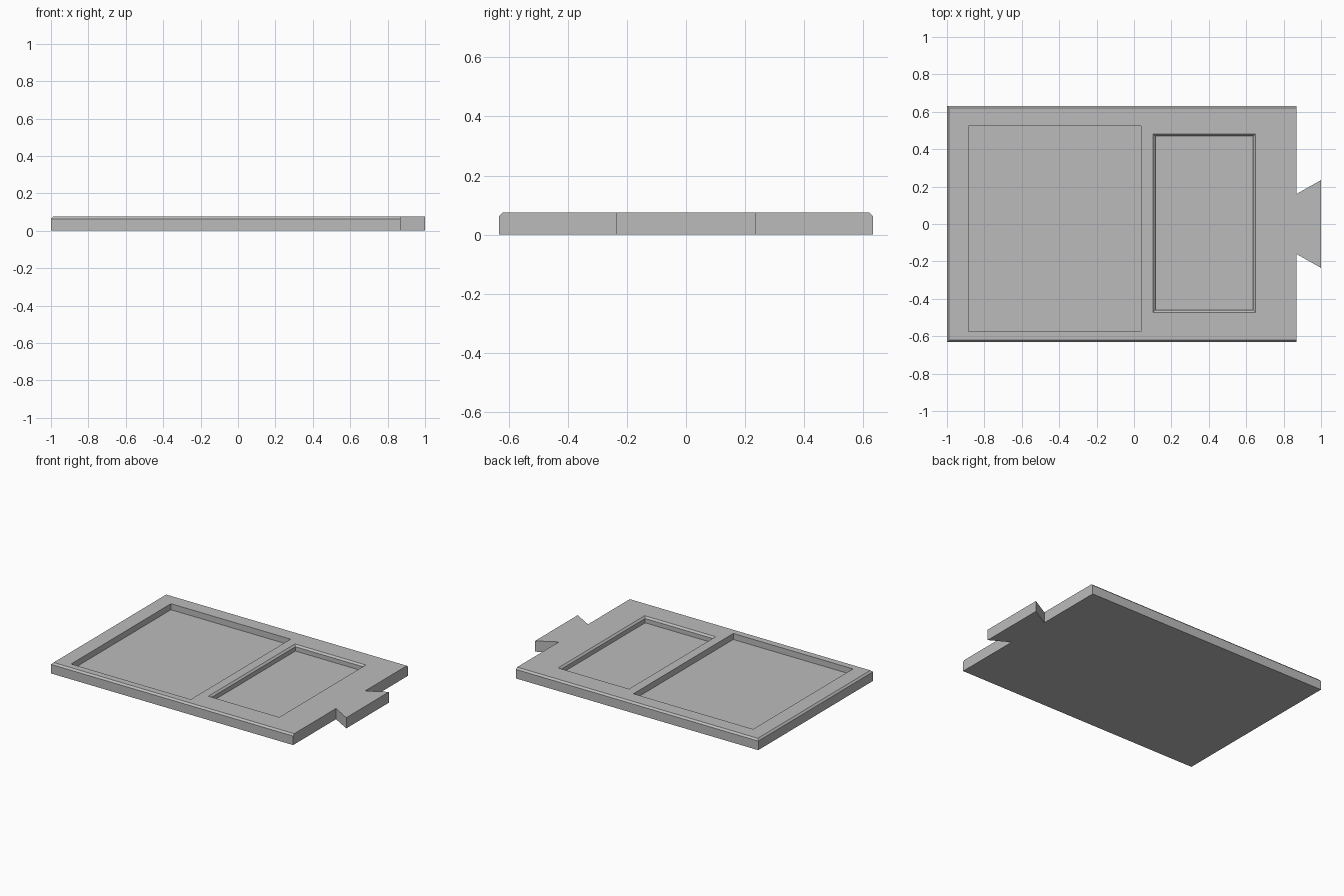
import bpy
import bmesh

cube = bpy.data.objects.get("Cube")
if cube:
    bpy.data.objects.remove(cube, do_unlink=True)

HEIGHT = 0.075
FLOOR = 0.033
CHAMFER = 0.012

grey = bpy.data.materials.new("plain grey")
grey.use_nodes = True
colour = (0.5, 0.5, 0.5, 1)
grey.diffuse_color = colour
grey.node_tree.nodes["Principled BSDF"].inputs["Base Color"].default_value = colour


def add_object(name, bm):
    bmesh.ops.recalc_face_normals(bm, faces=bm.faces)
    mesh = bpy.data.meshes.new(name)
    bm.to_mesh(mesh)
    bm.free()
    mesh.materials.append(grey)
    obj = bpy.data.objects.new(name, mesh)
    bpy.context.collection.objects.link(obj)
    return obj


def loft(layers):
    """Closed solid through (outline, z) layers with equal point counts."""
    bm = bmesh.new()
    rings = [[bm.verts.new((x, y, z)) for x, y in pts] for pts, z in layers]
    for low, high in zip(rings, rings[1:]):
        for i in range(len(low)):
            j = (i + 1) % len(low)
            bm.faces.new((low[i], low[j], high[j], high[i]))
    bm.faces.new(rings[0])
    bm.faces.new(rings[-1])
    return bm


def rectangle(x0, x1, y0, y1, grow=0):
    x0, x1, y0, y1 = x0 - grow, x1 + grow, y0 - grow, y1 + grow
    return [(x0, y0), (x1, y0), (x1, y1), (x0, y1)]


def plate_outline(inset):
    # Half outline from the left end to the flared tab, then mirrored
    half = [(-1 + inset, -0.632 + inset), (0.868, -0.632 + inset),
            (0.868, -0.16), (1, -0.235)]
    return half + [(x, -y) for x, y in reversed(half)]


# Plate with a flared tab, chamfered along three top edges
plate = add_object("plate", loft([
    (plate_outline(0), 0),
    (plate_outline(0), HEIGHT - CHAMFER),
    (plate_outline(CHAMFER), HEIGHT)]))

# Large straight-walled pocket and small pocket with a chamfered rim
large = rectangle(-0.885, 0.038, -0.575, 0.525)
small = (0.114, 0.637, -0.46, 0.47)
cutters = [
    add_object("large_pocket_cutter", loft([(large, FLOOR), (large, 0.2)])),
    add_object("small_pocket_cutter", loft([
        (rectangle(*small), FLOOR),
        (rectangle(*small), HEIGHT - CHAMFER),
        (rectangle(*small, CHAMFER), HEIGHT),
        (rectangle(*small, CHAMFER), 0.2)])),
]
for cutter in cutters:
    cut = plate.modifiers.new(cutter.name, "BOOLEAN")
    cut.operation = "DIFFERENCE"
    cut.solver = "EXACT"
    cut.object = cutter
    cutter.hide_render = True
    cutter.hide_set(True)
